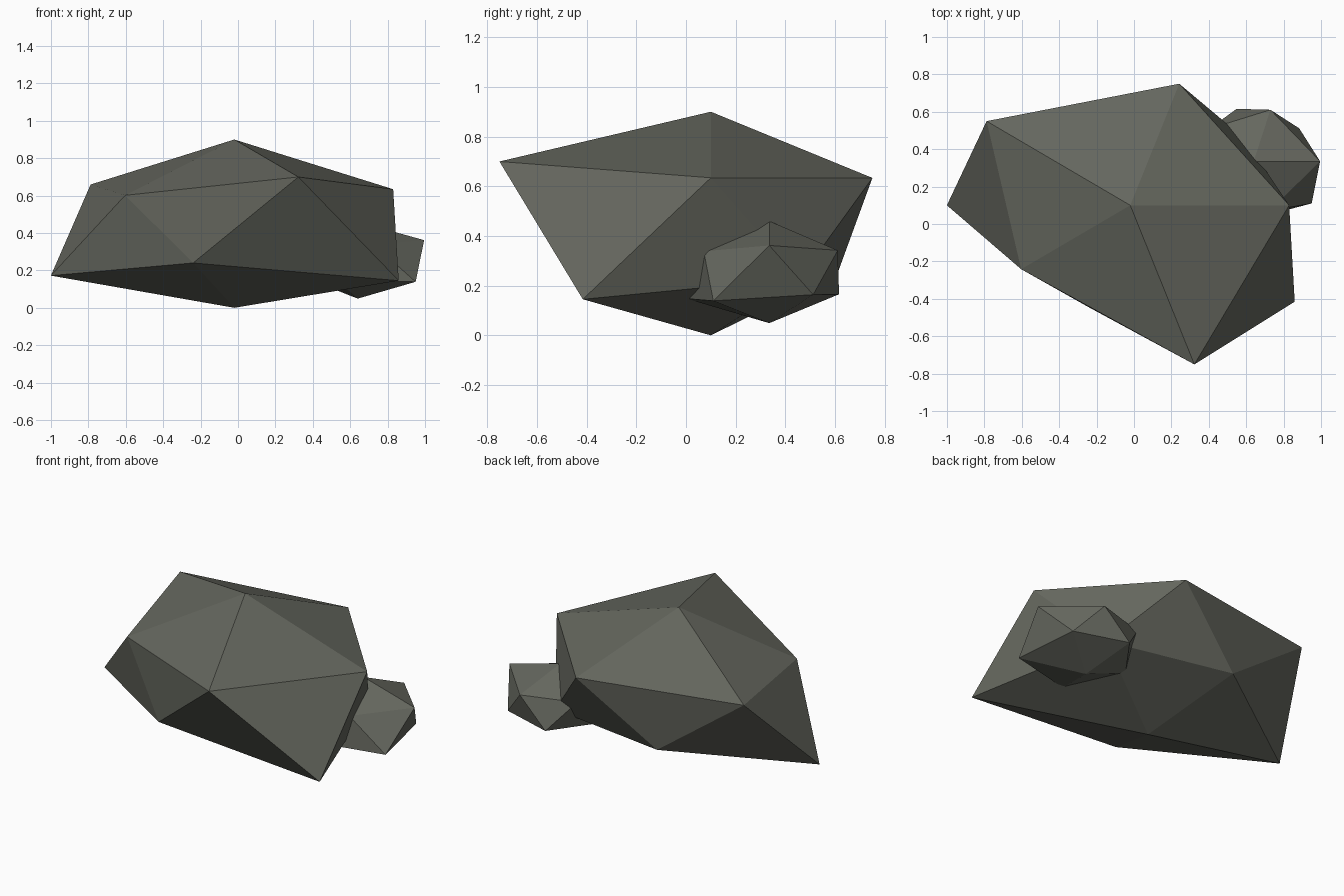
import bpy, bmesh, math

if "Cube" in bpy.data.objects:
    bpy.data.objects.remove(bpy.data.objects["Cube"])

stone = bpy.data.materials.new("dark_grey_stone")
stone.diffuse_color = (0.13, 0.136, 0.113, 1)
stone.use_nodes = True
stone.node_tree.nodes["Principled BSDF"].inputs["Base Color"].default_value = stone.diffuse_color


def rock(name, centre, scale, top, upper, lower, bottom):
    """Twelve-point faceted boulder; the numbers are radii of each point."""
    bm = bmesh.new()
    ring_r, ring_z = 2 / math.sqrt(5), 1 / math.sqrt(5)

    def point(x, y, z, k):
        return bm.verts.new([c + s * k * d for c, s, d in zip(centre, scale, (x, y, z))])

    def ring(radii, start, z):
        angles = [math.radians(start + 72 * i) for i in range(5)]
        return [point(ring_r * math.cos(a), ring_r * math.sin(a), z, k)
                for a, k in zip(angles, radii)]

    t, b = point(0, 0, 1, top), point(0, 0, -1, bottom)
    u, l = ring(upper, 0, ring_z), ring(lower, 36, -ring_z)
    for i in range(5):
        j = (i + 1) % 5
        bm.faces.new((t, u[i], u[j]))
        bm.faces.new((u[i], l[i], u[j]))
        bm.faces.new((u[j], l[i], l[j]))
        bm.faces.new((b, l[j], l[i]))
    mesh = bpy.data.meshes.new(name)
    bm.to_mesh(mesh)
    bm.free()
    mesh.materials.append(stone)
    bpy.context.collection.objects.link(bpy.data.objects.new(name, mesh))


# Main boulder
rock("large_rock", (-0.02, 0.10, 0.42), (1.24, 1.0, 0.626), 0.767,
     (0.766, 0.764, 0.856, 0.65, 1.0), (0.68, 0.60, 0.884, 0.642, 0.98), 0.67)

# Smaller stone embedded in its back right side
rock("small_rock", (0.64, 0.335, 0.255), (1.0, 1.0, 0.604), 0.34,
     (0.397, 0.324, 0.33, 0.33, 0.31), (0.336, 0.33, 0.33, 0.394, 0.428), 0.34)
